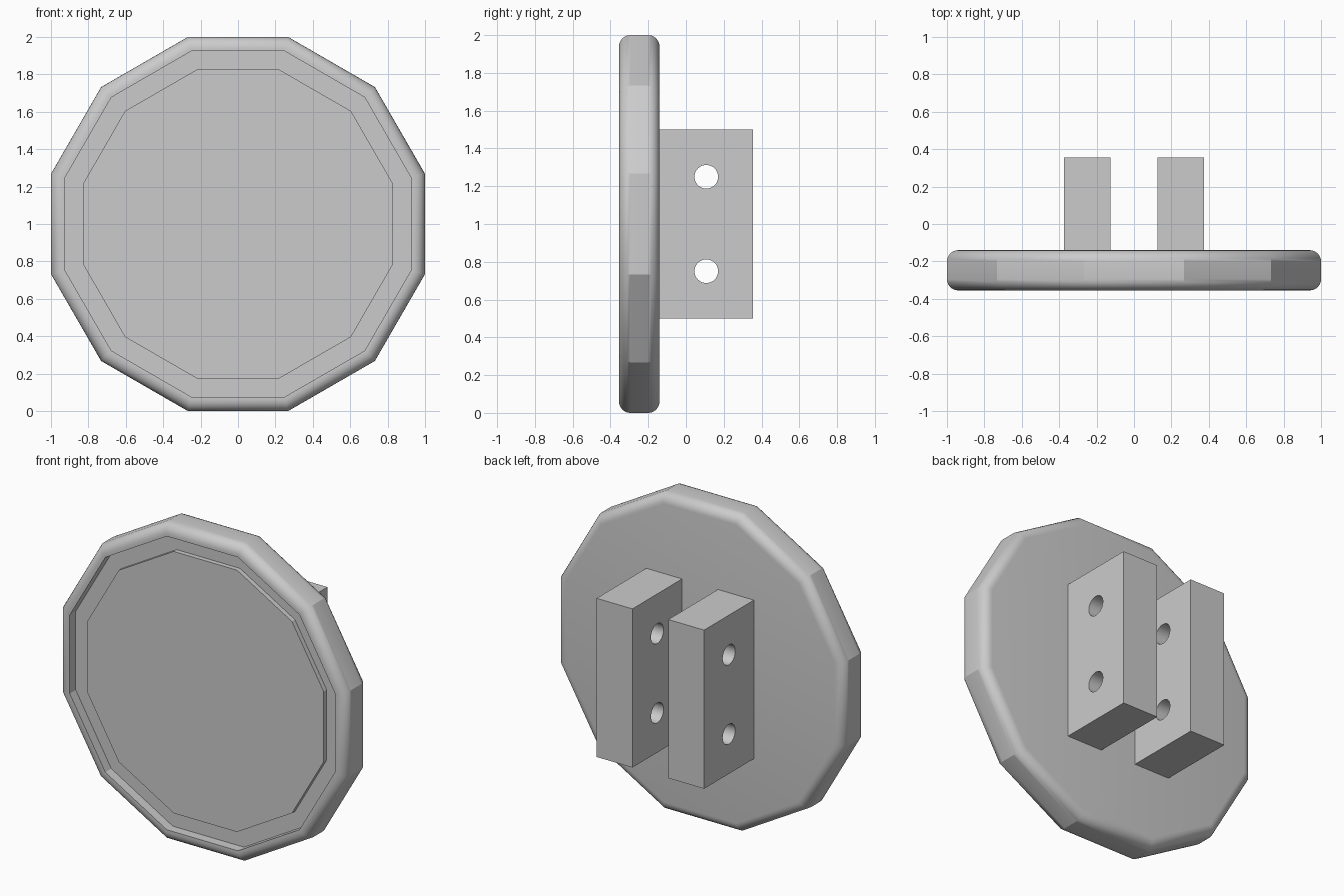
import bpy, bmesh
from math import sin, cos, pi, radians
from mathutils import Matrix

cube = bpy.data.objects.get("Cube")
if cube:
    bpy.data.objects.remove(cube, do_unlink=True)

# One plain grey for everything
grey = bpy.data.materials.new("plain_grey")
grey.use_nodes = True
colour = (0.6, 0.6, 0.6, 1)
grey.diffuse_color = colour
grey.node_tree.nodes["Principled BSDF"].inputs["Base Color"].default_value = colour

SIDES = 12
FRONT, BACK = -0.355, -0.14
CENTRE_Z = 1.0
FILLET = 0.06


def add_object(name, bm):
    bmesh.ops.recalc_face_normals(bm, faces=bm.faces)
    mesh = bpy.data.meshes.new(name)
    bm.to_mesh(mesh)
    bm.free()
    mesh.materials.append(grey)
    obj = bpy.data.objects.new(name, mesh)
    bpy.context.collection.objects.link(obj)
    return obj


def select_only(obj):
    bpy.ops.object.select_all(action='DESELECT')
    obj.select_set(True)
    bpy.context.view_layer.objects.active = obj


def smooth(obj):
    select_only(obj)
    bpy.ops.object.shade_smooth_by_angle(angle=radians(28))


# Disc: section from the raised centre, over the groove and round the rim
def build_disc():
    arc = [i * pi / 12 for i in range(7)]
    edge = 1 - FILLET
    section = [(0.825, FRONT + 0.03), (0.825, FRONT + 0.06),
               (0.925, FRONT + 0.06), (0.925, FRONT)]
    section += [(edge + FILLET * sin(a), FRONT + FILLET * (1 - cos(a))) for a in arc]
    section += [(edge + FILLET * cos(a), BACK - FILLET * (1 - sin(a))) for a in arc]

    bm = bmesh.new()
    rings = []
    for apothem, y in section:
        r = apothem / cos(pi / SIDES)
        angles = [(k + 0.5) * 2 * pi / SIDES for k in range(SIDES)]
        rings.append([bm.verts.new((r * cos(a), y, CENTRE_Z + r * sin(a)))
                      for a in angles])
    for a, b in zip(rings, rings[1:]):
        for k in range(SIDES):
            n = (k + 1) % SIDES
            bm.faces.new((a[k], a[n], b[n], b[k]))
    bm.faces.new(rings[0])
    bm.faces.new(rings[-1])
    smooth(add_object("disc", bm))


# Mounting block with two holes running through it sideways
def build_block(name, x):
    depth = 0.355 - BACK
    mid_y = BACK + depth / 2
    bm = bmesh.new()
    bmesh.ops.create_cube(bm, size=1, matrix=Matrix.Translation((x, mid_y, CENTRE_Z))
                          @ Matrix.Diagonal((0.25, depth, 1, 1)))
    block = add_object(name, bm)

    bm = bmesh.new()
    for dz in (-0.25, 0.25):
        bmesh.ops.create_cone(bm, cap_ends=True, segments=40, radius1=0.0625,
                              radius2=0.0625, depth=0.5,
                              matrix=Matrix.Translation((x, mid_y, CENTRE_Z + dz))
                              @ Matrix.Rotation(pi / 2, 4, 'Y'))
    cutter = add_object("hole_cutter", bm)
    cutter.hide_render = True

    cut = block.modifiers.new("holes", 'BOOLEAN')
    cut.operation = 'DIFFERENCE'
    cut.solver = 'EXACT'
    cut.object = cutter
    select_only(block)
    bpy.ops.object.modifier_apply(modifier=cut.name)
    bpy.data.objects.remove(cutter, do_unlink=True)
    smooth(block)


build_disc()
for side, sign in (("left", 1), ("right", -1)):
    build_block(side + "_mounting_block", sign * 0.25)
